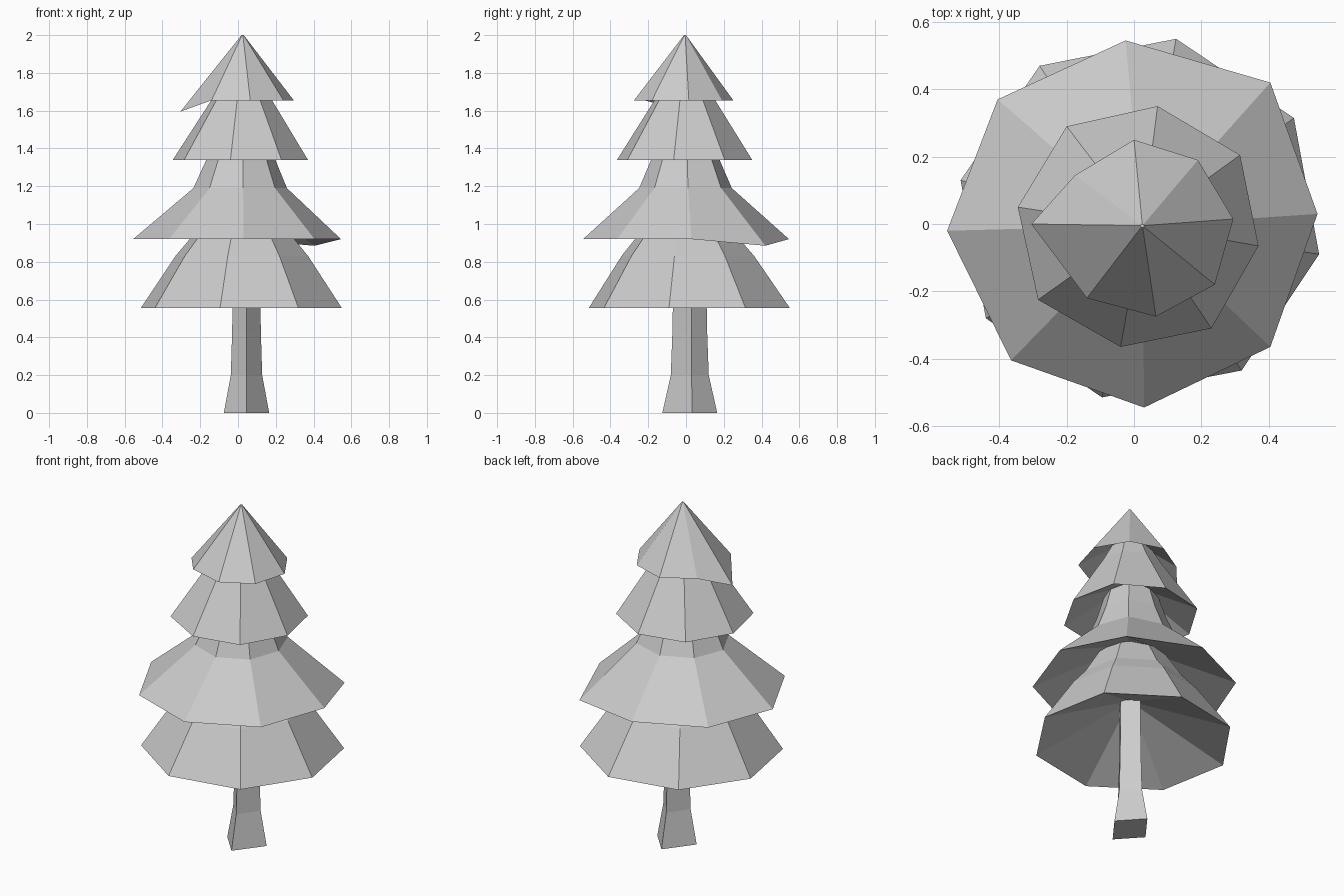
import bpy
import bmesh
from mathutils import Vector

default = bpy.data.objects.get("Cube")
if default:
    bpy.data.objects.remove(default, do_unlink=True)

grey = bpy.data.materials.new("plain grey")
grey.use_nodes = True
grey.diffuse_color = (0.6, 0.6, 0.6, 1)
grey.node_tree.nodes["Principled BSDF"].inputs["Base Color"].default_value = (0.6, 0.6, 0.6, 1)

AXIS = Vector((0.025, -0.005))


def loft(name, rings, cap_ends=True):
    """Skin matching rings of points with flat faces."""
    bm = bmesh.new()
    loops = [[bm.verts.new(p) for p in ring] for ring in rings]
    for low, high in zip(loops, loops[1:]):
        n = len(low)
        for i in range(n):
            j = (i + 1) % n
            bm.faces.new((low[i], low[j], high[j], high[i]))
    if cap_ends:
        bm.faces.new(loops[0])
        bm.faces.new(loops[-1])
    bmesh.ops.remove_doubles(bm, verts=bm.verts, dist=0.0005)
    bmesh.ops.recalc_face_normals(bm, faces=bm.faces)
    mesh = bpy.data.meshes.new(name)
    bm.to_mesh(mesh)
    bm.free()
    mesh.materials.append(grey)
    obj = bpy.data.objects.new(name, mesh)
    bpy.context.collection.objects.link(obj)
    return obj


def tier(name, rim, rim_z, inner, steps, droop=None):
    """Skirt of branches: hollow underside, uneven rim, then shrinking rings."""
    def ring(scale, z):
        return [(*(AXIS + (Vector(p) - AXIS) * scale), z) for p in rim]
    edge = ring(1, rim_z)
    if droop:
        index, z = droop
        edge[index] = (*rim[index], z)
    loft(name, [ring(*inner), edge] + [ring(*s) for s in steps])


# Trunk: four-sided, flared at the foot
trunk_rings = []
for z, r in ((0, 0.12), (0.2, 0.083), (0.43, 0.076), (0.85, 0.07)):
    trunk_rings.append([(0.045 + r * dx, 0.02 + r * 1.1 * dy, z)
                        for dx, dy in ((1, 0.1), (0, 1.1), (-1, -0.1), (0, -1.1))])
loft("trunk", trunk_rings)

# Branch tiers, lowest first
tier("lowest_branches",
     [(0.125, 0.55), (0.475, 0.315), (0.55, -0.09), (0.32, -0.435),
      (-0.095, -0.515), (-0.44, -0.28), (-0.515, 0.13), (-0.28, 0.47)],
     0.555, (0.12, 0.78), [(0.66, 0.83), (0.52, 0.92), (0.33, 1.09)])
tier("lower_branches",
     [(-0.025, 0.545), (0.405, 0.42), (0.545, 0.03), (0.405, -0.365),
      (0.03, -0.545), (-0.365, -0.405), (-0.555, -0.02), (-0.405, 0.37)],
     0.92, (0.32, 1.08), [(0.45, 1.19), (0.34, 1.33), (0.26, 1.47)], droop=(1, 0.885))
tier("upper_branches",
     [(0.07, 0.35), (0.315, 0.205), (0.37, -0.065), (0.23, -0.31),
      (-0.04, -0.365), (-0.285, -0.225), (-0.345, 0.05), (-0.2, 0.29)],
     1.34, (0.38, 1.46), [(0.45, 1.655), (0.28, 1.77)])
tier("top_branches",
     [(0, 0.25), (0.19, 0.19), (0.295, 0.015), (0.24, -0.18),
      (0.065, -0.275), (-0.14, -0.22), (-0.305, 0), (-0.175, 0.145)],
     1.655, (0.3, 1.765), [(0.02, 2.0)], droop=(6, 1.595))
